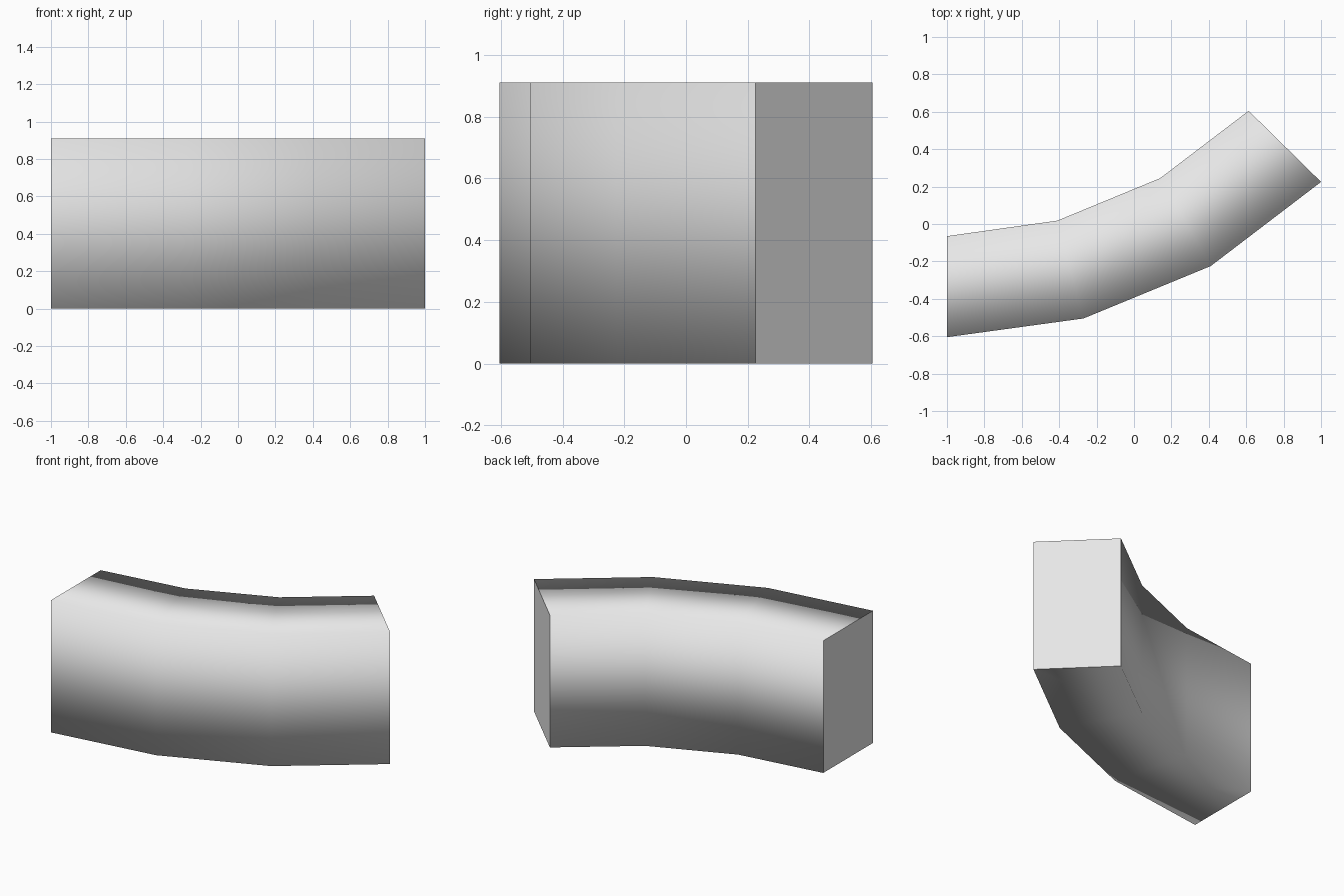
import bpy
import bmesh

old = bpy.data.objects.get("Cube")
if old:
    bpy.data.objects.remove(old, do_unlink=True)

HEIGHT = 0.91
# Plan of the bend: matching stations along the outer and inner curve
OUTER = [(-1, -0.605), (-0.27, -0.505), (0.41, -0.225), (1, 0.225)]
INNER = [(-1, -0.065), (-0.41, 0.018), (0.14, 0.245), (0.613, 0.605)]

# Single pale grey material
grey = bpy.data.materials.new("pale_grey")
grey.use_nodes = True
colour = (0.8, 0.8, 0.8, 1)
grey.diffuse_color = colour
grey.node_tree.nodes["Principled BSDF"].inputs["Base Color"].default_value = colour

# Rectangular section at each station, bridged into a curved block
bm = bmesh.new()
rings = []
for (ox, oy), (ix, iy) in zip(OUTER, INNER):
    corners = [(ox, oy, 0), (ox, oy, HEIGHT), (ix, iy, HEIGHT), (ix, iy, 0)]
    rings.append([bm.verts.new(c) for c in corners])
for a, b in zip(rings, rings[1:]):
    for i in range(4):
        j = (i + 1) % 4
        bm.faces.new((a[i], b[i], b[j], a[j]))
ends = [bm.faces.new(rings[0]), bm.faces.new(rings[-1])]
bmesh.ops.recalc_face_normals(bm, faces=bm.faces)

# Smooth sides, with crisp flat ends
for face in bm.faces:
    face.smooth = face not in ends
for face in ends:
    for edge in face.edges:
        edge.smooth = False

mesh = bpy.data.meshes.new("curved_block")
bm.to_mesh(mesh)
bm.free()
mesh.materials.append(grey)
block = bpy.data.objects.new("curved_block", mesh)
bpy.context.collection.objects.link(block)
